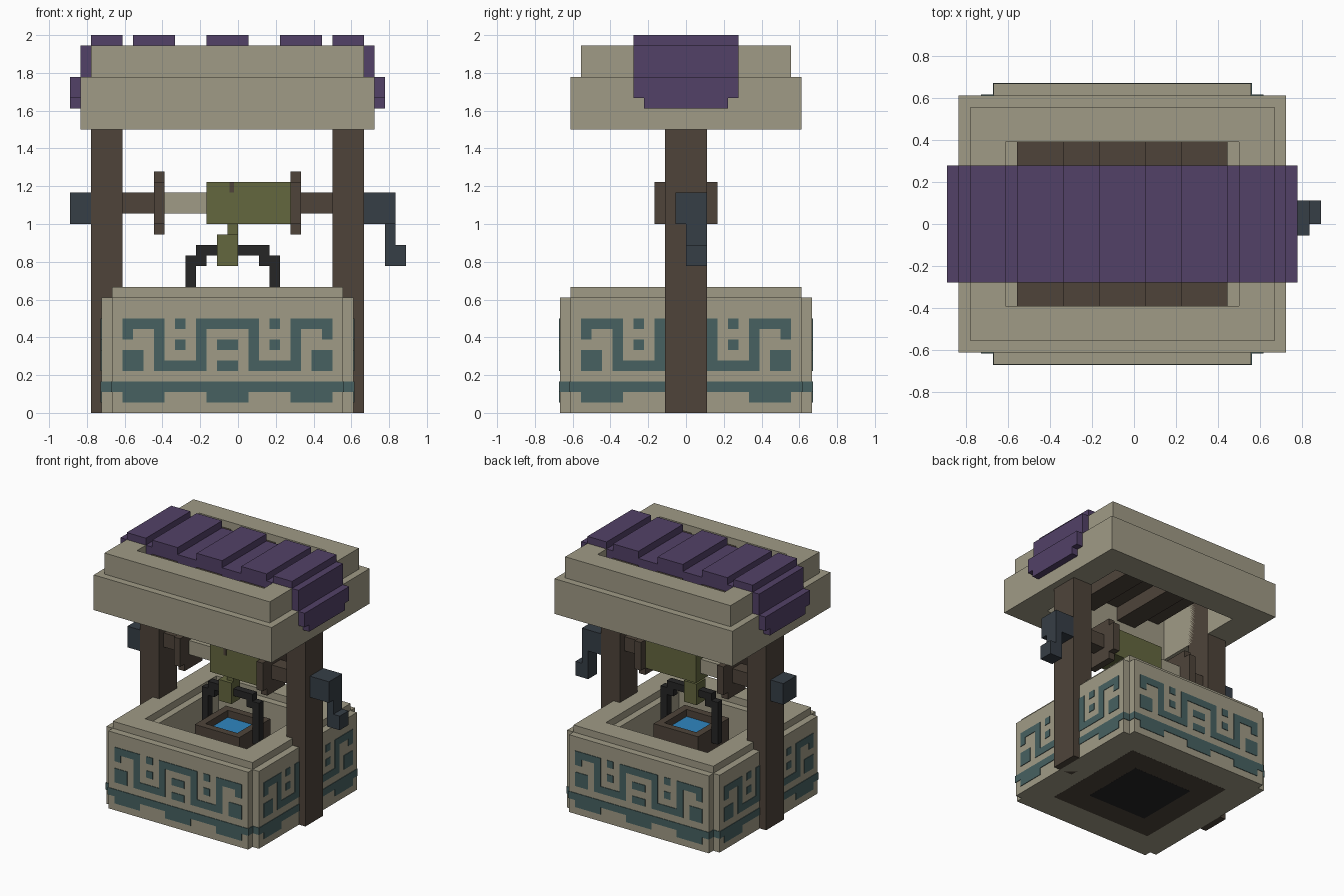
import bpy, bmesh

cube = bpy.data.objects.get("Cube")
if cube:
    bpy.data.objects.remove(cube, do_unlink=True)

U = 1 / 18           # one block unit
CX = -1              # the well sits one unit left of the overall centre
E = 0.08             # thickness of painted plates, in units


def material(name, hex_colour):
    rgb = []
    for i in (0, 2, 4):
        c = int(hex_colour[i:i + 2], 16) / 255
        rgb.append(c / 12.92 if c <= 0.04045 else ((c + 0.055) / 1.055) ** 2.4)
    m = bpy.data.materials.new(name)
    m.use_nodes = True
    m.diffuse_color = (*rgb, 1)
    m.node_tree.nodes["Principled BSDF"].inputs["Base Color"].default_value = (*rgb, 1)
    return m


STONE = material("pale stone", "A09B86")
WOOD = material("dark wood", "4E443A")
CLOTH = material("purple cloth", "524167")
ROPE = material("olive rope", "64673F")
TEAL = material("teal paint", "476161")
IRON = material("slate iron", "363E46")
BLACK = material("black metal", "262626")
WATER = material("blue water", "2F86C0")


def part(name, mat, boxes):
    """One object made of boxes (x0, x1, y0, y1, z0, z1) in block units."""
    bm = bmesh.new()
    for x0, x1, y0, y1, z0, z1 in boxes:
        verts = bmesh.ops.create_cube(bm, size=1)["verts"]
        for v in verts:
            v.co = ((CX + (x1 if v.co.x > 0 else x0)) * U,
                    (y1 if v.co.y > 0 else y0) * U,
                    (z1 if v.co.z > 0 else z0) * U)
    mesh = bpy.data.meshes.new(name)
    bm.to_mesh(mesh)
    bm.free()
    mesh.materials.append(mat)
    ob = bpy.data.objects.new(name, mesh)
    bpy.context.collection.objects.link(ob)
    return ob


def ring(ox, oy, ix, iy, z0, z1):
    """Rectangular frame with outer half sizes ox, oy and inner ix, iy."""
    return [(-ox, ox, -oy, -iy, z0, z1), (-ox, ox, iy, oy, z0, z1),
            (-ox, -ix, -iy, iy, z0, z1), (ix, ox, -iy, iy, z0, z1)]


# Stone basin with notched corners, stepped rim and floor
part("basin_walls", STONE, [
    (-11, 11, -12, -7, 0, 11), (-11, 11, 7, 12, 0, 11),
    (-12, -7, -11, 11, 0, 11), (7, 12, -11, 11, 0, 11)])
part("basin_rim", STONE, ring(11, 11, 8, 8, 11, 12))
part("basin_floor", STONE, [(-7, 7, -7, 7, 0, 1)])
part("floor_panel", WOOD, [(-8, 8, -8, 8, -0.01, 0.1)])
part("floor_centre", BLACK, [(-4.7, 4.7, -4.7, 4.7, -0.02, 0.1),
                             (-6, 6, -6, 6, 1, 1 + E)])

# Painted frieze: half pattern per row, mirrored about the middle of each side
FRIEZE = {8: "###.#.####", 7: "..#...#..#", 6: "#.#.#.#...",
          5: "..#...#.##", 4: "#.#####.##", 1: "##....####"}
plates = []
for z, half in FRIEZE.items():
    row = half[::-1] + half
    start = None
    for i, ch in enumerate(row + "."):
        if ch == "#" and start is None:
            start = i
        elif ch != "#" and start is not None:
            a, b = start - 10, i - 10
            for s in (-12 - E, 12):
                plates.append((a, b, s, s + E, z, z + 1))
                plates.append((s, s + E, a, b, z, z + 1))
            start = None
part("painted_frieze", TEAL, plates)
part("painted_band", TEAL,
     ring(11 + E, 12 + E, 10, 11, 2, 3) + ring(12 + E, 11 + E, 11, 10, 2, 3))

# Posts
for side, x in (("right", -13), ("left", 10)):
    part(side + "_post", WOOD, [(x, x + 3, -2, 2, 0, 33)])

# Winch: axle, notched discs, rope winding
part("axle", WOOD, [(-10, -6, -1, 1, 19, 21), (6, 10, -1, 1, 19, 21)])
part("axle_middle", STONE, [(-6, -2, -1, 1, 19, 21)])
for side, x in (("right", -7), ("left", 6)):
    part(side + "_disc", WOOD, [(x, x + 1, -3, 3, 18, 22),
                                (x, x + 1, -2, 2, 17, 23)])
part("rope_winding", ROPE, [(-2, 6, -2, 2, 18, 22)])
part("rope_mark", WOOD, [(0.2, 0.6, -2 - E, -2, 21, 22)])
part("rope_end", ROPE, [(0, 1, -1, 0, 17, 18)])
part("rope_knot", ROPE, [(-1, 1, -1.5, 0.5, 14, 17)])

# Crank and end cap
part("crank", IRON, [(13, 16, -1, 2, 18, 21), (15, 16, 0, 2, 14, 18),
                     (16, 17, 0, 2, 14, 16)])
part("axle_cap", IRON, [(-15, -13, -2, 1, 18, 21)])

# Bucket with water and stepped handle
part("bucket", WOOD, [(-3, 4, -4, -3, 5, 11), (-3, 4, 2, 3, 5, 11),
                      (-3, -2, -3, 2, 5, 11), (3, 4, -3, 2, 5, 11),
                      (-2, 3, -3, 2, 5, 6)])
part("bucket_water", WATER, [(-2, 3, -3, 2, 6, 10)])
part("bucket_handle", BLACK, [(-3, 4, -1, 0, 15, 16),
                              (-4, -2, -1, 0, 14, 15), (3, 5, -1, 0, 14, 15),
                              (-4, -3, -1, 0, 9, 14), (4, 5, -1, 0, 9, 14)])

# Two-tier stone roof frame, open in the middle
part("roof_lower", STONE, ring(14, 11, 10, 7, 27, 32))
part("roof_upper", STONE, ring(13, 10, 10, 7, 32, 35))

# Roof boards and cloth, stepping up and down along the roof
HIGH = [(-9, -5), (-2, 2), (5, 9)]
LOW = [(-5, -2), (2, 5)]
part("roof_boards", WOOD,
     [(a, b, -7, 7, 32, 34) for a, b in HIGH] +
     [(a, b, -7, 7, 30, 33) for a, b in LOW])
part("roof_cloth", CLOTH,
     [(a, b, -5, 5, 34, 36) for a, b in HIGH + [(-13, -10), (10, 13)]] +
     [(a, b, -5, 5, 33, 35) for a, b in LOW + [(-10, -9), (9, 10)]])
flaps = []
for s in (-1, 1):
    for a, b, w, z0, z1 in ((13, 14, 5, 32, 35), (14, 15, 5, 30, 32),
                            (14, 15, 4, 29, 30)):
        flaps.append((min(s * a, s * b), max(s * a, s * b), -w, w, z0, z1))
part("cloth_flaps", CLOTH, flaps)
